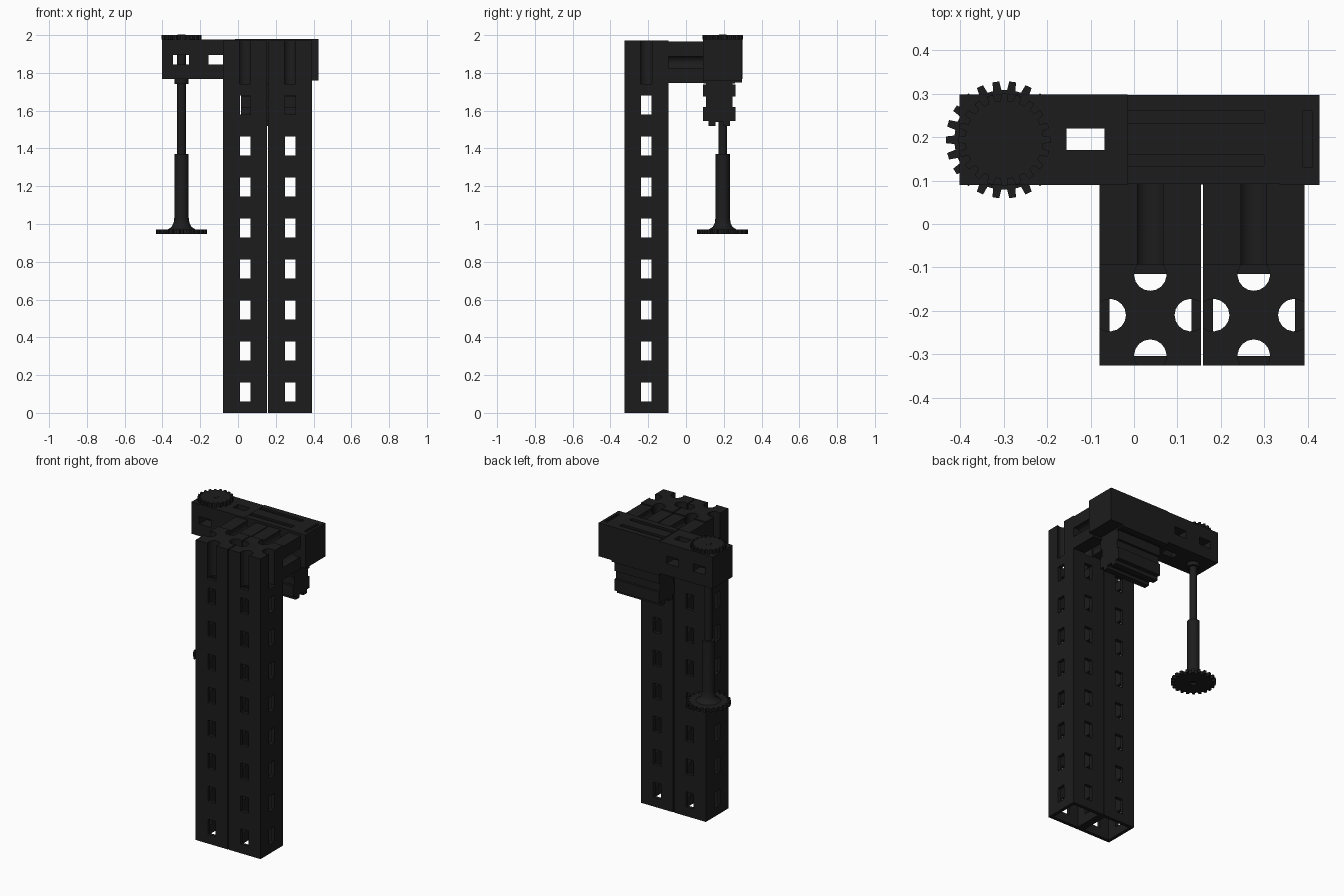
import bpy, bmesh
from math import sin, cos, pi, acos

if "Cube" in bpy.data.objects:
    bpy.data.objects.remove(bpy.data.objects["Cube"])

MAT = bpy.data.materials.new("black_plastic")
MAT.diffuse_color = (0.012, 0.012, 0.012, 1)
MAT.use_nodes = True
MAT.node_tree.nodes["Principled BSDF"].inputs["Base Color"].default_value = MAT.diffuse_color


def make(name, verts, faces):
    me = bpy.data.meshes.new(name)
    me.from_pydata(verts, [], faces)
    bm = bmesh.new()
    bm.from_mesh(me)
    bmesh.ops.recalc_face_normals(bm, faces=bm.faces)
    bm.to_mesh(me)
    bm.free()
    me.materials.append(MAT)
    ob = bpy.data.objects.new(name, me)
    bpy.context.collection.objects.link(ob)
    return ob


def smooth(ob, angle=0.6):
    bpy.ops.object.select_all(action='DESELECT')
    bpy.context.view_layer.objects.active = ob
    ob.select_set(True)
    bpy.ops.object.shade_smooth_by_angle(angle=angle)


def prism(name, pts, axis, lo, hi):
    """Extrude a 2D outline along an axis."""
    put = {'x': lambda u, v, w: (w, u, v),
           'y': lambda u, v, w: (u, w, v),
           'z': lambda u, v, w: (u, v, w)}[axis]
    n = len(pts)
    verts = [put(u, v, w) for w in (lo, hi) for u, v in pts]
    faces = [list(range(n)), list(range(n, 2 * n))]
    faces += [(i, (i + 1) % n, n + (i + 1) % n, n + i) for i in range(n)]
    return make(name, verts, faces)


def box(name, x0, x1, y0, y1, z0, z1):
    return prism(name, [(x0, y0), (x1, y0), (x1, y1), (x0, y1)], 'z', z0, z1)


def cut(ob, cutters):
    """Subtract each cutter, bake the result and remove the cutters."""
    for c in cutters:
        m = ob.modifiers.new("cut", 'BOOLEAN')
        m.operation, m.object, m.solver = 'DIFFERENCE', c, 'EXACT'
    dg = bpy.context.evaluated_depsgraph_get()
    me = bpy.data.meshes.new_from_object(ob.evaluated_get(dg))
    ob.modifiers.clear()
    ob.data = me
    for c in cutters:
        bpy.data.objects.remove(c)


def grooved(cu, cv, a, b, r=0.0375, depth=0.023, n=12):
    """Rectangle outline with a round groove in the middle of each side."""
    pts = []
    tm = acos(-depth / r)
    for nx, ny, d in ((1, 0, a), (0, 1, b), (-1, 0, a), (0, -1, b)):
        tx, ty = -ny, nx
        for i in range(n + 1):
            th = -tm + 2 * tm * i / n
            t, q = r * sin(th), d - depth - r * cos(th)
            pts.append((cu + nx * q + tx * t, cv + ny * q + ty * t))
        other = b if nx else a
        pts.append((cu + nx * d + tx * other, cv + ny * d + ty * other))
    return pts


def gear(name, cx, cy, root, tip, teeth, z0, z1):
    pts = []
    step = 2 * pi / teeth
    for i in range(teeth):
        for f, r in ((-.3, root), (-.2, tip), (.2, tip), (.3, root)):
            pts.append((cx + r * cos((i + f) * step), cy + r * sin((i + f) * step)))
    return prism(name, pts, 'z', z0, z1)


def lathe(name, cx, cy, prof, n=32):
    verts = [(cx + r * cos(2 * pi * k / n), cy + r * sin(2 * pi * k / n), z)
             for r, z in prof for k in range(n)]
    faces = [(j * n + k, j * n + (k + 1) % n, (j + 1) * n + (k + 1) % n, (j + 1) * n + k)
             for j in range(len(prof) - 1) for k in range(n)]
    faces += [list(range(n)), list(range(len(verts) - n, len(verts)))]
    ob = make(name, verts, faces)
    smooth(ob)
    return ob


# Two hollow columns with window holes, each topped by grooved blocks
W, CY, T = 0.1165, -0.21, 0.022
for side, cx in (("left", 0.0375), ("right", 0.276)):
    col = box(side + "_column", cx - W, cx + W, CY - W, CY + W, 0, 1.74)
    cutters = [box("cutter", cx - W + T, cx + W - T, CY - W + T, CY + W - T, -0.1, 1.8)]
    for i in range(8):
        z = 0.06 + i * 0.2172
        cutters.append(box("cutter", cx - 0.028, cx + 0.028, CY - 0.2, CY + 0.2, z, z + 0.1))
        cutters.append(box("cutter", cx - 0.2, cx + 0.2, CY - 0.028, CY + 0.028, z, z + 0.1))
    cut(col, cutters)
    smooth(prism(side + "_cap_block", grooved(cx, CY, W, W), 'z', 1.74, 1.972))
    smooth(prism(side + "_link_block", grooved(cx, 1.856, W, 0.109), 'y', CY + W, 0.092))

# Gearbox arm with cross-drilled windows
arm = box("gearbox_arm", -0.402, -0.015, 0.09, 0.298, 1.767, 1.976)
windows = []
for x0, x1 in ((-0.155, -0.068), (-0.345, -0.26)):
    windows.append(box("cutter", x0, x1, 0, 0.4, 1.845, 1.895))
    windows.append(box("cutter", x0, x1, 0.17, 0.22, 1.7, 2.1))
cut(arm, windows)

# Motor housing with shallow slots on top, and its end cap
housing = box("motor_housing", -0.015, 0.335, 0.092, 0.297, 1.75, 1.98)
cut(housing, [box("cutter", -0.1, 0.30, y, y + 0.028, 1.968, 2.1) for y in (0.132, 0.232)])
cap = box("motor_end_cap", 0.335, 0.427, 0.09, 0.297, 1.76, 1.98)
cut(cap, [box("cutter", 0.39, 0.41, 0.13, 0.26, 1.968, 2.1)])

# Lower motor body: mirrored stepped profile with side grooves and feet
half = [(0.083, 1.755), (0.083, 1.745), (0.07, 1.745), (0.07, 1.738), (0.085, 1.738),
        (0.085, 1.675), (0.07, 1.675), (0.07, 1.62), (0.085, 1.62), (0.085, 1.545),
        (0.058, 1.545), (0.058, 1.52), (0.02, 1.52), (0.02, 1.54)]
cy = 0.176
prism("motor_body", [(cy + y, z) for y, z in half] +
      [(cy - y, z) for y, z in reversed(half)], 'x', 0.015, 0.338)

# Hanging shaft with flared foot, and the two gears
GX, GY = -0.299, 0.194
lathe("drive_shaft", GX, GY,
      [(0.08, 0.965), (0.072, 0.972), (0.052, 0.985), (0.042, 1.005), (0.038, 1.035),
       (0.038, 1.37), (0.023, 1.37), (0.023, 1.742), (0.038, 1.742), (0.038, 1.77),
       (0.023, 1.77), (0.023, 1.98)])
lower = gear("lower_gear", GX, GY, 0.115, 0.135, 22, 0.948, 0.97)
cut(lower, [lathe("cutter", GX, GY, [(0.02, 0.9), (0.02, 0.962)])])
gear("top_gear", GX, GY, 0.09, 0.107, 20, 1.976, 2.0)
lathe("top_gear_hub", GX, GY, [(0.02, 1.97), (0.02, 2.002)])
